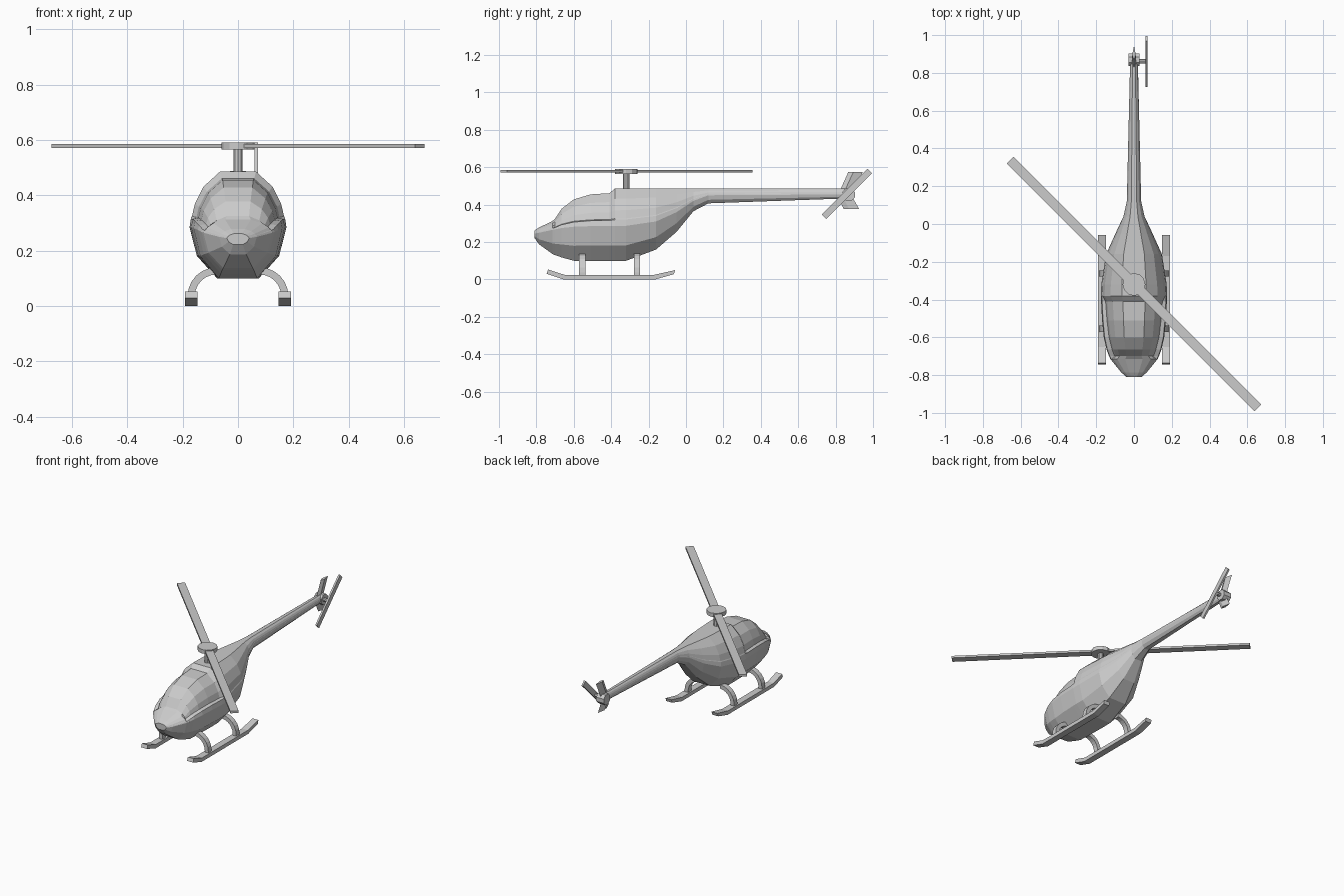
import bpy, bmesh
from math import sin, cos, pi, radians
from mathutils import Matrix

if "Cube" in bpy.data.objects:
    bpy.data.objects.remove(bpy.data.objects["Cube"])


def finish(name, bm, mirror=False):
    bmesh.ops.recalc_face_normals(bm, faces=bm.faces)
    mesh = bpy.data.meshes.new(name)
    bm.to_mesh(mesh)
    bm.free()
    ob = bpy.data.objects.new(name, mesh)
    bpy.context.collection.objects.link(ob)
    if mirror:
        ob.modifiers.new("Mirror", 'MIRROR').use_axis[0] = True
    return ob


def loft(name, rings, mirror=False):
    """Skin a list of equal-length closed rings and cap both ends."""
    bm = bmesh.new()
    rows = [[bm.verts.new(p) for p in ring] for ring in rings]
    n = len(rows[0])
    for a, b in zip(rows, rows[1:]):
        for i in range(n):
            j = (i + 1) % n
            bm.faces.new((a[i], a[j], b[j], b[i]))
    bm.faces.new(rows[0])
    bm.faces.new(rows[-1])
    return finish(name, bm, mirror)


def box(name, centre, size, rot=Matrix()):
    bm = bmesh.new()
    bmesh.ops.create_cube(bm, size=1, matrix=Matrix.Translation(centre) @ rot
                          @ Matrix.Diagonal((*size, 1)))
    return finish(name, bm)


def cylinder(name, centre, radius, depth, sides, rot=Matrix()):
    bm = bmesh.new()
    bmesh.ops.create_cone(bm, cap_ends=True, segments=sides, radius1=radius,
                          radius2=radius, depth=depth,
                          matrix=Matrix.Translation(centre) @ rot)
    return finish(name, bm)


# Fuselage and boom: y, top, widest height, bottom, half width, canopy inset
stations = [
    (-.81, .262, .245, .222, .040, 1),
    (-.785, .278, .25, .187, .068, 1),
    (-.715, .312, .265, .137, .125, 1),
    (-.70, .325, .268, .13, .132, .82),
    (-.665, .378, .275, .118, .145, .84),
    (-.60, .428, .282, .10, .160, .87),
    (-.51, .455, .285, .10, .169, .89),
    (-.41, .461, .285, .10, .174, .91),
    (-.38, .486, .285, .10, .175, 1),
    (-.32, .486, .287, .10, .173, 1),
    (-.16, .486, .31, .16, .148, 1),
    (-.05, .486, .36, .255, .098, 1),
    (.04, .486, .42, .365, .056, 1),
    (.12, .486, .45, .407, .038, 1),
    (.88, .486, .455, .434, .020, 1),
]
upper = [(.37, 1), (.71, .73), (.89, .42), (.95, .2), (.97, .17), (1, 0)]
lower = [(.85, -.56), (.43, -1)]


def section(y, top, mid, bottom, w, inset):
    half = [(w * fx * (inset if i < 4 else 1), y, mid + fz * (top - mid))
            for i, (fx, fz) in enumerate(upper)]
    half += [(w * fx, y, mid + fz * (mid - bottom)) for fx, fz in lower]
    return half + [(-x, yy, z) for x, yy, z in reversed(half)]


loft("fuselage", [section(*s) for s in stations])

# Main rotor
cylinder("rotor_mast", (0, -.32, .51), .018, .14, 10)
cylinder("rotor_hub", (0, -.32, .578), .06, .026, 12)
box("main_rotor_blades", (0, -.318, .578), (1.856, .05, .014),
    Matrix.Rotation(radians(-45), 4, 'Z'))

# Tail fin: swept chevron with a sharp trailing edge (y and z of lead/trail)
fin = [(.842, .925, .378), (.818, .895, .43), (.825, .90, .48), (.868, .945, .575)]
loft("tail_fin", [[(0, a, z), (.01, a * .65 + b * .35, z), (0, b, z),
                   (-.01, a * .65 + b * .35, z)] for a, b, z in fin])

# Tail rotor
across = Matrix.Rotation(pi / 2, 4, 'Y')
eighth = across @ Matrix.Rotation(pi / 8, 4, 'Z')
cylinder("tail_gearbox", (0, .87, .454), .036, .056, 8, eighth)
cylinder("tail_rotor_shaft", (.045, .862, .457), .012, .05, 8, across)
box("tail_rotor_blades", (.066, .86, .457), (.012, .346, .035),
    Matrix.Rotation(radians(45), 4, 'X'))

# Skids with upturned ends: y and z of the bottom and top edges
skid = [(-.745, .03, -.737, .053), (-.655, 0, -.65, .025),
        (-.165, 0, -.17, .025), (-.065, .028, -.058, .05)]
loft("skid", [[(.147, yb, zb), (.191, yb, zb), (.191, yt, zt), (.147, yt, zt)]
              for yb, zb, yt, zt in skid], mirror=True)

# Curved skid legs
for name, y in (("front_skid_leg", -.555), ("rear_skid_leg", -.262)):
    arc = [(.168, 0)] * 0
    rings = [[(x, y + s, .02) for x, s in
              ((.156, -.017), (.182, -.017), (.182, .017), (.156, .017))]]
    for k in range(7):
        a = radians(15 * k)
        rings.append([(.078 + r * cos(a), y + s, .036 + r * sin(a)) for r, s in
                      ((.078, -.017), (.104, -.017), (.104, .017), (.078, .017))])
    loft(name, rings, mirror=True)
